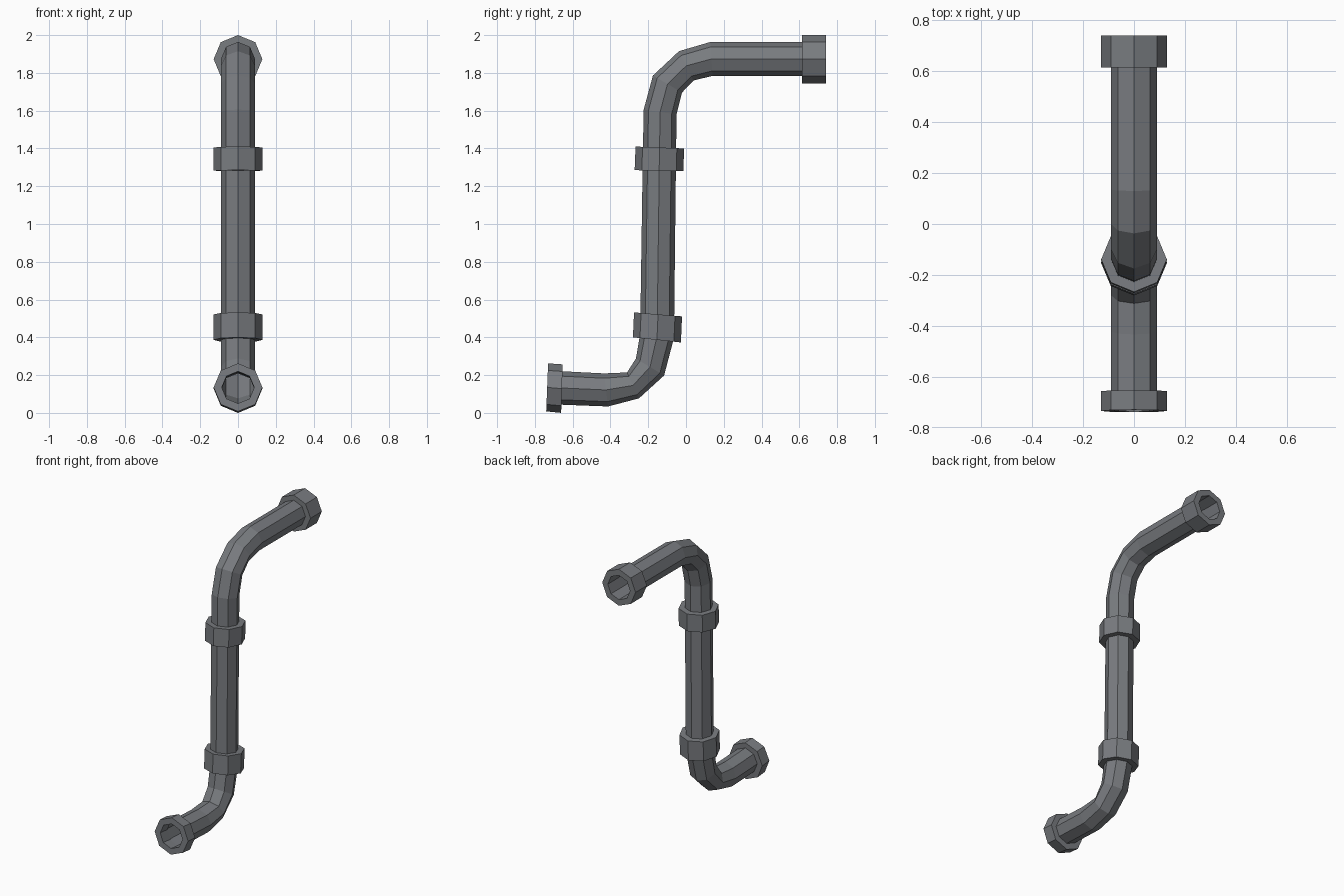
import bpy, bmesh, math
from mathutils import Vector

if "Cube" in bpy.data.objects:
    bpy.data.objects.remove(bpy.data.objects["Cube"])

SIDES = 8
PIPE_R, COLLAR_R, BORE_R = 0.09, 0.129, 0.086

# Dark blue-grey metal
metal = bpy.data.materials.new("dark_metal")
metal.diffuse_color = (0.19, 0.2, 0.215, 1)
metal.use_nodes = True
metal.node_tree.nodes["Principled BSDF"].inputs["Base Color"].default_value = metal.diffuse_color


def ring(bm, a, b, rx, scale=1.0):
    """Octagon whose opposite corners in the y-z plane are a and b."""
    a, b = Vector((0, *a)), Vector((0, *b))
    mid, half = (a + b) / 2, (a - b) / 2 * scale
    return [bm.verts.new(mid + half * math.cos(t) + Vector((rx * math.sin(t), 0, 0)))
            for t in (math.tau * i / SIDES for i in range(SIDES))]


def skin(bm, rings):
    for r, s in zip(rings, rings[1:]):
        for i in range(SIDES):
            j = (i + 1) % SIDES
            bm.faces.new((r[i], r[j], s[j], s[i]))


def finish(bm, name):
    bmesh.ops.recalc_face_normals(bm, faces=bm.faces)
    mesh = bpy.data.meshes.new(name)
    bm.to_mesh(mesh)
    bm.free()
    mesh.materials.append(metal)
    bpy.context.collection.objects.link(bpy.data.objects.new(name, mesh))


# Pipe: open octagonal tube, pairs of opposite corners from top end to bottom end
path = [((0.63, 1.964), (0.63, 1.784)),
        ((0.13, 1.964), (0.14, 1.784)),
        ((-0.037, 1.915), (0.04, 1.76)),
        ((-0.175, 1.786), (-0.021, 1.696)),
        ((-0.224, 1.606), (-0.05, 1.58)),
        ((-0.229, 1.345), (-0.053, 1.34)),
        ((-0.242, 0.47), (-0.063, 0.45)),
        ((-0.245, 0.405), (-0.068, 0.38)),
        ((-0.265, 0.288), (-0.116, 0.198)),
        ((-0.312, 0.214), (-0.249, 0.077)),
        ((-0.434, 0.209), (-0.413, 0.034)),
        ((-0.67, 0.221), (-0.675, 0.044))]
bm = bmesh.new()
skin(bm, [ring(bm, a, b, PIPE_R) for a, b in path])
finish(bm, "bent_pipe")

# Collars: thick octagonal rings, two at the open ends and two along the riser
collars = {
    "top_end_collar": (((0.74, 2.0), (0.74, 1.745)), ((0.615, 2.0), (0.615, 1.745))),
    "upper_joint_collar": (((-0.267, 1.41), (-0.011, 1.40)), ((-0.272, 1.285), (-0.013, 1.28))),
    "lower_joint_collar": (((-0.275, 0.532), (-0.021, 0.511)), ((-0.281, 0.40), (-0.027, 0.373))),
    "bottom_end_collar": (((-0.653, 0.257), (-0.661, 0.0)), ((-0.73, 0.262), (-0.74, 0.008))),
}
for name, (first, last) in collars.items():
    bm = bmesh.new()
    bore = BORE_R if "end" in name else PIPE_R - 0.002
    k = bore / COLLAR_R
    rings = [ring(bm, *first, bore, k), ring(bm, *first, COLLAR_R),
             ring(bm, *last, COLLAR_R), ring(bm, *last, bore, k)]
    skin(bm, rings + rings[:1])
    finish(bm, name)
